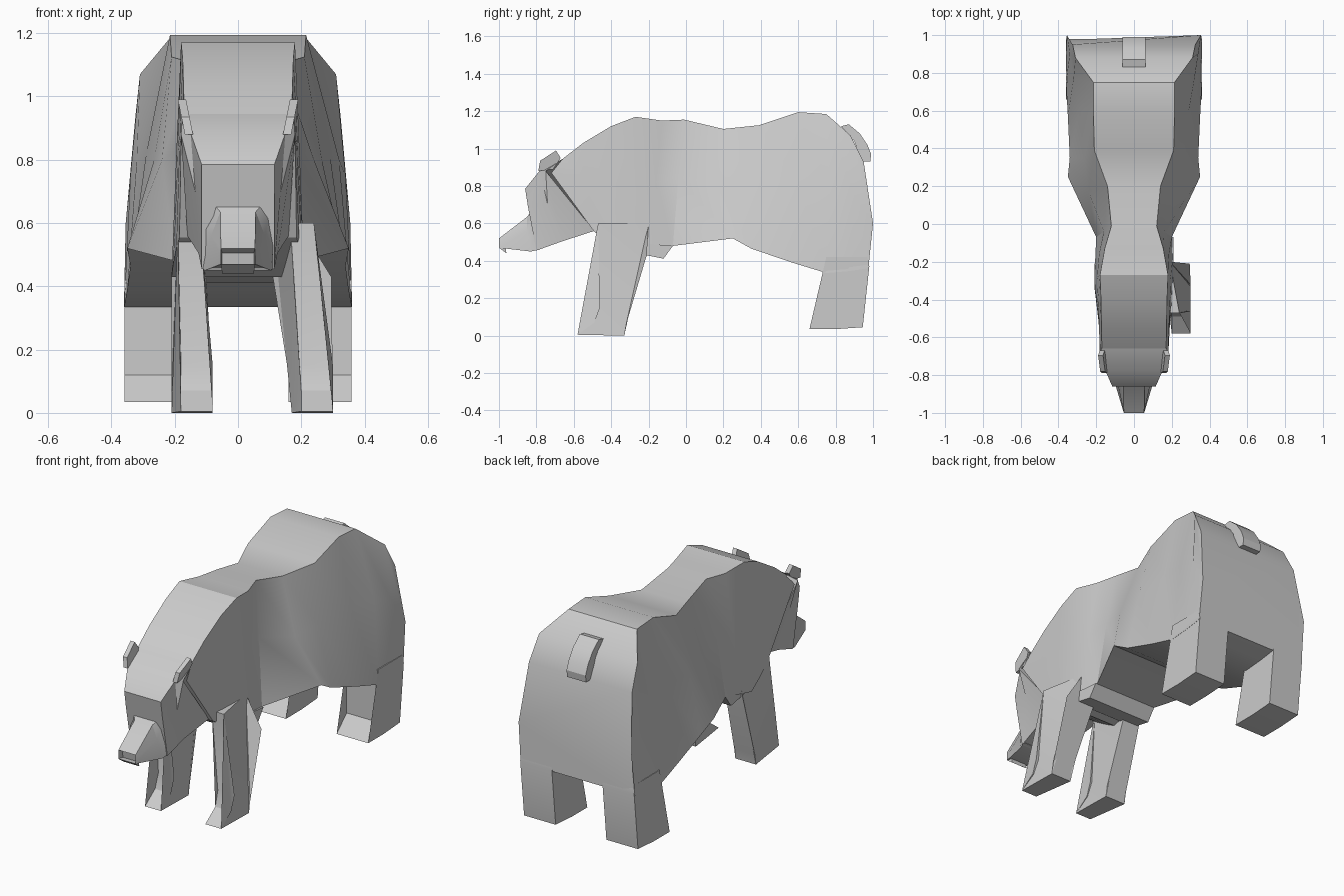
import bpy, bmesh, math

cube = bpy.data.objects.get("Cube")
if cube:
    bpy.data.objects.remove(cube, do_unlink=True)

GREY = (0.6, 0.6, 0.6, 1.0)
mat = bpy.data.materials.new("plain_grey")
mat.use_nodes = True
mat.diffuse_color = GREY
mat.node_tree.nodes["Principled BSDF"].inputs["Base Color"].default_value = GREY


def finish(name, bm, angle=25):
    """Turn a bmesh into a named, coloured, shaded object."""
    bmesh.ops.recalc_face_normals(bm, faces=bm.faces)
    me = bpy.data.meshes.new(name)
    bm.to_mesh(me)
    bm.free()
    me.materials.append(mat)
    ob = bpy.data.objects.new(name, me)
    bpy.context.collection.objects.link(ob)
    bpy.ops.object.select_all(action='DESELECT')
    ob.select_set(True)
    bpy.context.view_layer.objects.active = ob
    bpy.ops.object.shade_smooth_by_angle(angle=math.radians(angle))
    return ob


def loft(name, stations, angle=25):
    """Skin mirrored half rings, each listed from top to bottom."""
    bm = bmesh.new()
    rings = []
    for half in stations:
        ring = list(half) + [(-x, y, z) for x, y, z in reversed(half)]
        rings.append([bm.verts.new(p) for p in ring])
    n = len(rings[0])
    for a, b in zip(rings, rings[1:]):
        for i in range(n):
            j = (i + 1) % n
            bm.faces.new((a[i], a[j], b[j], b[i]))
    bm.faces.new(rings[0])
    bm.faces.new(rings[-1])
    return finish(name, bm, angle)


def prism(name, rows):
    """Side outline of (y, z, x_min, x_max) rows bridged across x."""
    bm = bmesh.new()
    lo = [bm.verts.new((r[2], r[0], r[1])) for r in rows]
    hi = [bm.verts.new((r[3], r[0], r[1])) for r in rows]
    n = len(rows)
    for i in range(n):
        j = (i + 1) % n
        bm.faces.new((lo[i], lo[j], hi[j], hi[i]))
    caps = [bm.faces.new(lo), bm.faces.new(hi)]
    bmesh.ops.triangulate(bm, faces=caps)
    return finish(name, bm)


# Trunk: top edge, flank and belly edge from neck to rump
loft("body", [
    [(.170, -.66, .945), (.180, -.72, .87), (.185, -.49, .555)],
    [(.172, -.55, 1.03), (.185, -.55, .85), (.195, -.44, .52)],
    [(.175, -.40, 1.12), (.190, -.42, .82), (.205, -.36, .47)],
    [(.180, -.27, 1.17), (.195, -.28, .82), (.210, -.29, .43)],
    [(.155, -.13, 1.15), (.185, -.16, .82), (.205, -.18, .455)],
    [(.120, -.01, 1.155), (.160, -.04, .85), (.200, -.07, .48)],
    [(.140, .20, 1.105), (.240, .17, .80), (.350, .25, .52)],
    [(.210, .39, 1.125), (.265, .35, .80), (.340, .35, .465)],
    [(.215, .60, 1.195), (.290, .60, .82), (.350, .57, .39)],
    [(.215, .75, 1.185), (.320, .77, .80), (.360, .75, .335)],
    [(.310, .88, 1.07), (.340, .90, .75), (.360, .87, .345)],
    [(.325, .95, .93), (.355, 1.0, .60), (.360, .975, .36)],
])

# Head: neck seam, brow and flat face
loft("head", [
    [(.175, -.66, .945), (.180, -.75, .88), (.160, -.49, .56)],
    [(.150, -.78, .885), (.135, -.74, .70), (.125, -.66, .505)],
    [(.115, -.86, .785), (.115, -.845, .69), (.115, -.80, .455)],
])

# Muzzle tapering from the cheeks
loft("snout", [
    [(.110, -.80, .70), (.115, -.80, .60), (.115, -.78, .46)],
    [(.056, -.85, .635), (.085, -.85, .56), (.105, -.83, .45)],
    [(.054, -1.0, .52), (.054, -1.0, .495), (.054, -1.0, .47)],
    [(.050, -.97, .505), (.050, -.965, .47), (.050, -.96, .44)],
])

# Ears: slim plates leaning outward
for side, s in (("left", 1), ("right", -1)):
    outline = [(-.79, .88), (-.78, .935), (-.695, .99), (-.67, .95), (-.71, .89)]
    rows = []
    for y, z in outline:
        x = .165 + (z - .93) * .2
        rows.append((y, z, *sorted((s * (x - .013), s * (x + .013)))))
    prism(side + "_ear", rows)

# Tail: short curved flap
tail = [(.83, 1.12), (.87, 1.13), (.93, 1.08), (.97, 1.02), (.99, .97),
        (.985, .93), (.94, .93), (.94, .98), (.90, 1.04)]
prism("tail", [(y, z, -.06, .06) for y, z in tail])

# Front legs: y, z, then x range of the right and of the left leg
front = [
    (-.47, .60, -.19, -.12, .165, .24),
    (-.46, .15, -.18, -.08, .195, .30),
    (-.49, .07, -.18, -.08, .20, .30),
    (-.58, .005, -.18, -.08, .20, .30),
    (-.33, .0, -.21, -.08, .17, .30),
    (-.32, .06, -.21, -.08, .17, .30),
    (-.21, .43, -.21, -.10, .11, .295),
    (-.20, .60, -.19, -.11, .11, .19),
]
prism("right_front_leg", [(y, z, a, b) for y, z, a, b, c, d in front])
prism("left_front_leg", [(y, z, c, d) for y, z, a, b, c, d in front])

# Wedge under the chest
prism("chest_wedge", [(y, z, -.2, .21) for y, z in
                      [(-.30, .50), (-.24, .435), (-.12, .412), (-.07, .48)]])

# Hind legs
hind = [(.75, .42), (.75, .12), (.66, .035), (.80, .035), (.945, .045), (.98, .37), (.97, .42)]
for side, s in (("left", 1), ("right", -1)):
    prism(side + "_hind_leg",
          [(y, z, *sorted((s * .16, s * .359))) for y, z in hind])
